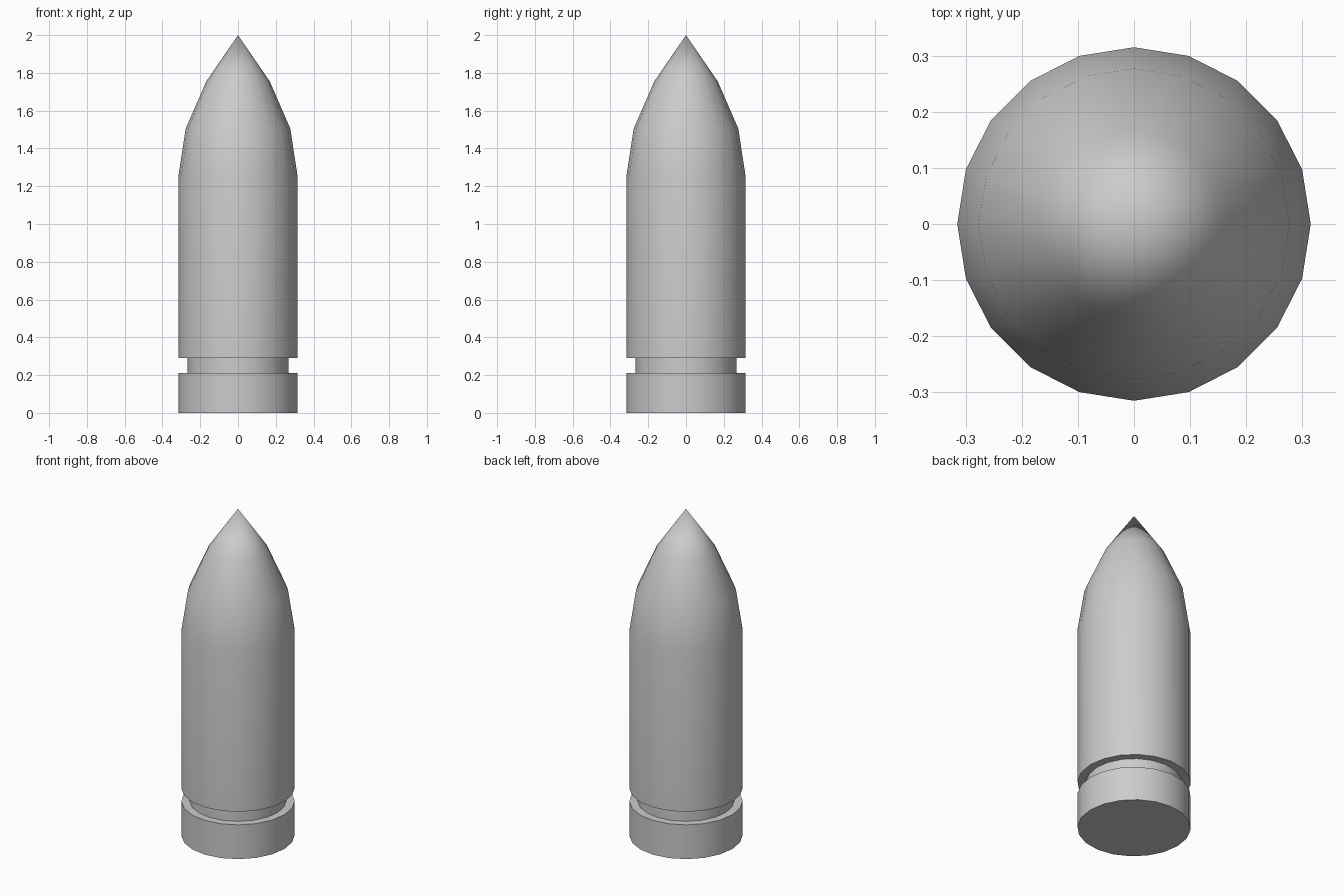
import bpy, bmesh
from math import radians, cos, sin, tau

if "Cube" in bpy.data.objects:
    bpy.data.objects.remove(bpy.data.objects["Cube"])

SIDES = 20

# Half profile (radius, height): base rim, groove, straight body, curved nose
PROFILE = [(0.315, 0), (0.315, 0.21), (0.268, 0.21), (0.268, 0.29),
           (0.315, 0.29), (0.315, 1.256), (0.277, 1.505), (0.168, 1.755)]
TIP = 2.0

bm = bmesh.new()
rings = [[bm.verts.new((r * cos(tau * i / SIDES), r * sin(tau * i / SIDES), z))
          for i in range(SIDES)] for r, z in PROFILE]
tip = bm.verts.new((0, 0, TIP))

# Flat base
bm.faces.new(rings[0][::-1])

# Walls between rings, then the fan up to the point
for i in range(SIDES):
    j = (i + 1) % SIDES
    for low, high in zip(rings, rings[1:]):
        bm.faces.new((low[i], low[j], high[j], high[i]))
    bm.faces.new((rings[-1][i], rings[-1][j], tip))

mesh = bpy.data.meshes.new("pointed_shell")
bm.to_mesh(mesh)
bm.free()
shell = bpy.data.objects.new("pointed_shell", mesh)
bpy.context.collection.objects.link(shell)

# Smooth sides with sharp rim and groove edges
bpy.context.view_layer.objects.active = shell
shell.select_set(True)
bpy.ops.object.shade_smooth_by_angle(angle=radians(30))
